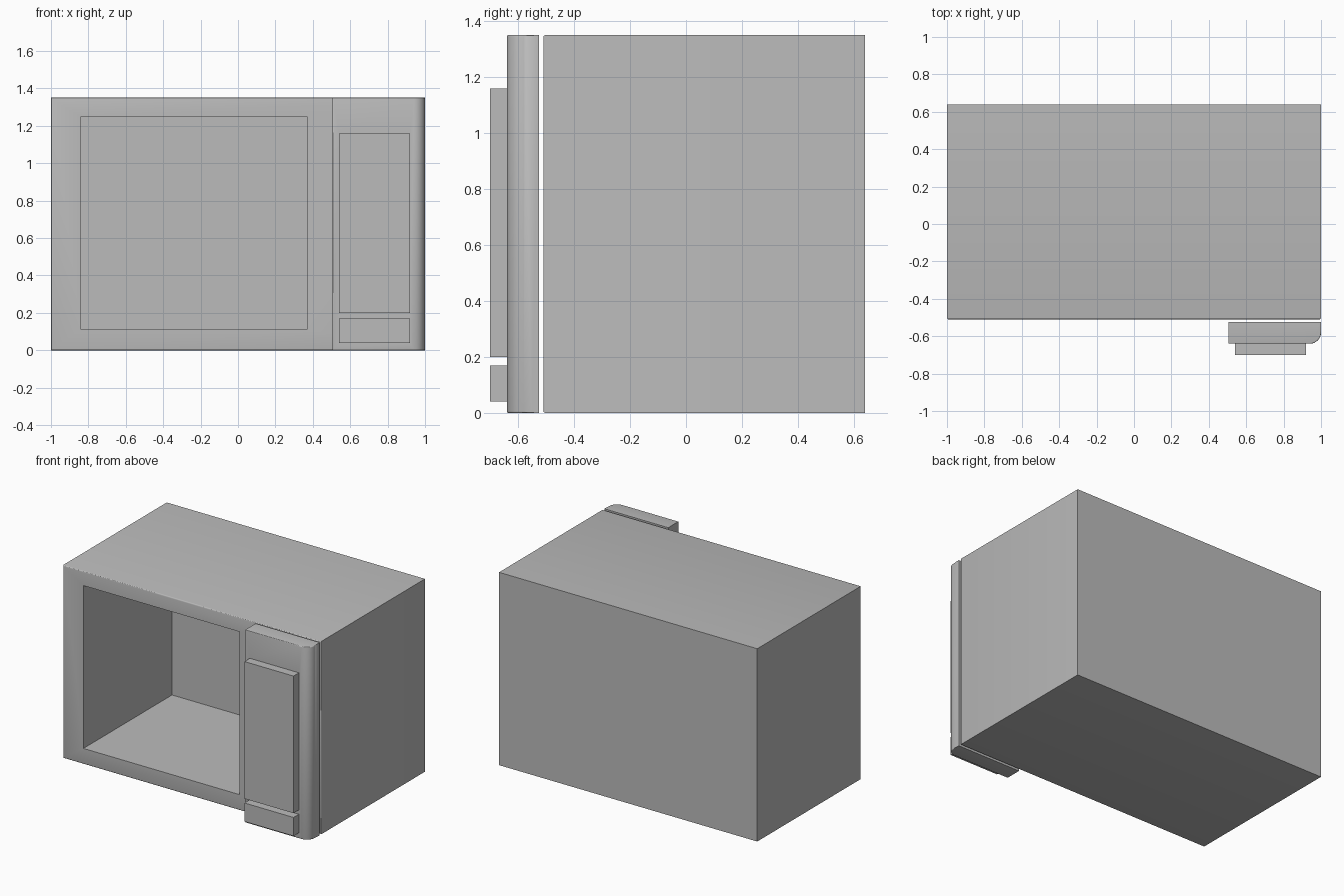
import bpy
import bmesh
from math import radians

old = bpy.data.objects.get("Cube")
if old:
    bpy.data.objects.remove(old, do_unlink=True)

# One plain grey for everything
grey = bpy.data.materials.new("plain grey")
grey.use_nodes = True
colour = (0.5, 0.5, 0.5, 1)
grey.diffuse_color = colour
grey.node_tree.nodes["Principled BSDF"].inputs["Base Color"].default_value = colour


def box(name, low, high):
    """Box between two opposite corners."""
    bm = bmesh.new()
    bmesh.ops.create_cube(bm, size=1)
    for v in bm.verts:
        v.co = [h if c > 0 else l for c, l, h in zip(v.co, low, high)]
    mesh = bpy.data.meshes.new(name)
    bm.to_mesh(mesh)
    bm.free()
    mesh.materials.append(grey)
    obj = bpy.data.objects.new(name, mesh)
    bpy.context.collection.objects.link(obj)
    return obj


def round_edges(obj, rule, radius, segments):
    """Bevel the edges whose two end points satisfy the rule."""
    bm = bmesh.new()
    bm.from_mesh(obj.data)
    edges = [e for e in bm.edges if rule(e.verts[0].co, e.verts[1].co)]
    bmesh.ops.bevel(bm, geom=edges, offset=radius, segments=segments,
                    profile=0.5, affect='EDGES', clamp_overlap=True)
    bm.to_mesh(obj.data)
    bm.free()


def activate(obj):
    bpy.ops.object.select_all(action='DESELECT')
    obj.select_set(True)
    bpy.context.view_layer.objects.active = obj


def cut(obj, low, high):
    """Cut a box-shaped pocket out of an object."""
    cutter = box("cutter", low, high)
    cutter.hide_render = True
    mod = obj.modifiers.new("pocket", 'BOOLEAN')
    mod.operation = 'DIFFERENCE'
    mod.solver = 'EXACT'
    mod.object = cutter
    activate(obj)
    bpy.ops.object.modifier_apply(modifier=mod.name)
    bpy.data.objects.remove(cutter, do_unlink=True)


HEIGHT = 1.35
BODY_FRONT, BACK = -0.51, 0.64
PANEL_FRONT, PANEL_BACK = -0.64, -0.525

# Oven body with softened front rim and open cooking cavity
body = box("oven_body", (-1, BODY_FRONT, 0), (1, BACK, HEIGHT))
round_edges(body, lambda a, b: max(a.y, b.y) < BODY_FRONT + 0.001, 0.008, 3)
cut(body, (-0.84, -0.7, 0.11), (0.37, 0.47, 1.25))

# Control panel: large rounding on the outer corner, small on the front rim
panel = box("control_panel", (0.505, PANEL_FRONT, 0), (1, PANEL_BACK, HEIGHT))
round_edges(panel, lambda a, b: min(a.x, b.x) > 0.99 and max(a.y, b.y) < -0.6,
            0.06, 8)


def front_rim(a, b):
    capped = abs(a.z - b.z) < 0.001 and min(a.y, b.y) < PANEL_BACK - 0.001
    on_front = max(a.y, b.y) < PANEL_FRONT + 0.001
    on_corner = min(a.x, b.x) > 0.93 and max(a.y, b.y) < -0.57
    inner_side = abs(a.z - b.z) > 1 and on_front and max(a.x, b.x) < 0.6
    return (capped and (on_front or on_corner)) or inner_side


round_edges(panel, front_rim, 0.012, 3)

# Recessed keypad area and door button
for bottom, top in ((0.2, 1.16), (0.04, 0.17)):
    cut(panel, (0.54, -0.7, bottom), (0.92, PANEL_FRONT + 0.015, top))

for obj in (body, panel):
    activate(obj)
    bpy.ops.object.shade_smooth_by_angle(angle=radians(35))
